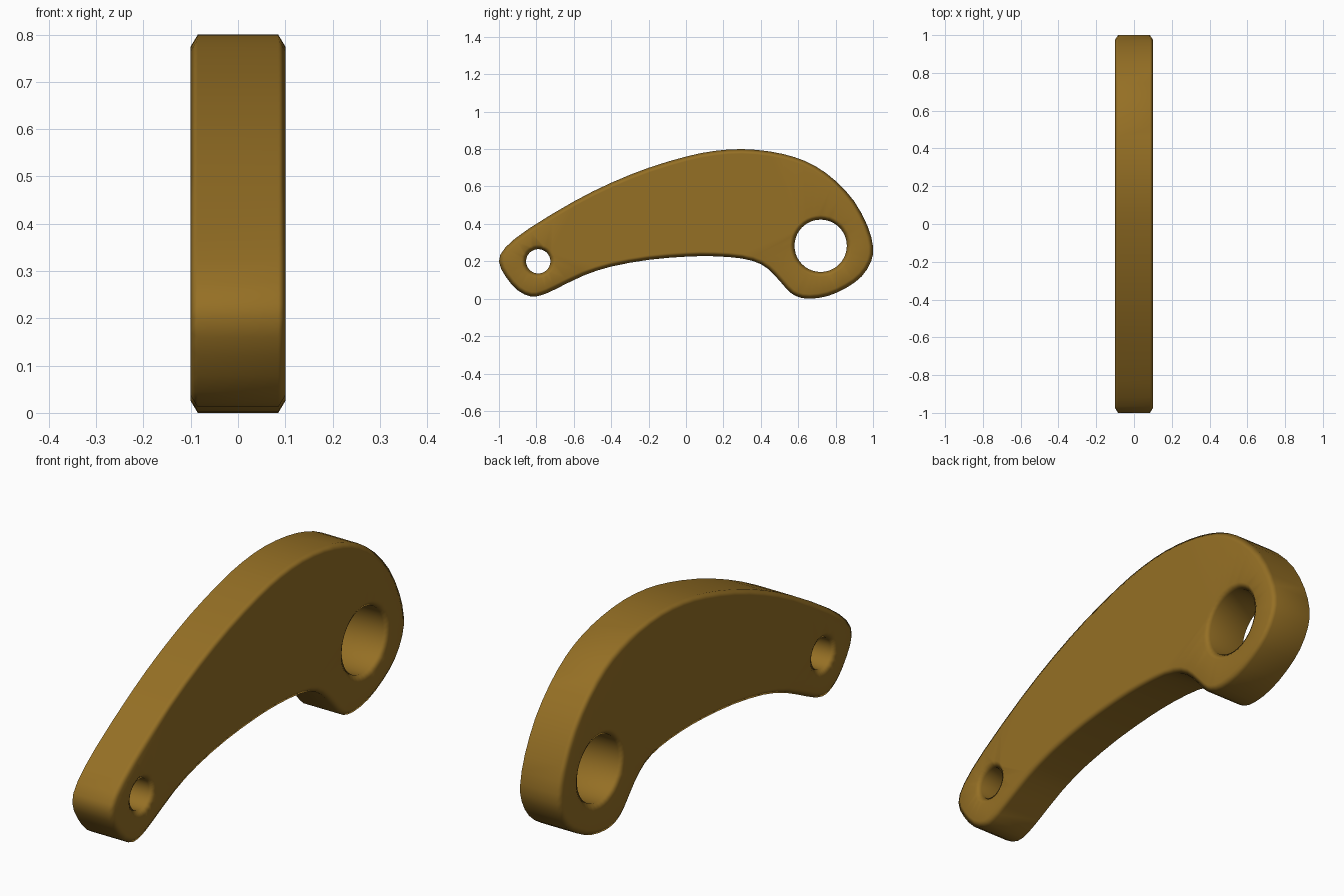
import bpy, bmesh
from math import sin, cos, tau
from mathutils import Vector

if "Cube" in bpy.data.objects:
    bpy.data.objects.remove(bpy.data.objects["Cube"])

HALF, CHAMFER_X, INSET = 0.1, 0.015, 0.025

# Side outline (y, z), clockwise from the narrow tip
OUTLINE = [(-1, .2), (-.965, .275), (-.84, .375), (-.6, .52), (-.4, .62), (-.2, .70),
           (0, .76), (.15, .79), (.3, .8), (.45, .787), (.58, .757), (.69, .71),
           (.8, .63), (.9, .52), (.97, .39), (1, .28), (.99, .2), (.94, .12),
           (.86, .06), (.76, .015), (.66, 0), (.59, .013), (.54, .05), (.47, .13),
           (.4, .185), (.3, .215), (.15, .227), (0, .225), (-.2, .208), (-.4, .172),
           (-.55, .123), (-.7, .05), (-.77, .02), (-.83, .012), (-.9, .045), (-.965, .12)]


def smooth_loop(pts):
    """Closed Catmull-Rom with one extra point per span."""
    p, out = [Vector(q) for q in pts], []
    n = len(p)
    for i in range(n):
        mid = (9 * (p[i] + p[(i + 1) % n]) - p[i - 1] - p[(i + 2) % n]) / 16
        out += [p[i], mid]
    return out


def circle(y, z, r, n=40):
    return [Vector((y + r * cos(tau * i / n), z + r * sin(tau * i / n))) for i in range(n)]


def inset(pts, d):
    """Move a loop towards its right-hand side (the solid side)."""
    out = []
    for i, p in enumerate(pts):
        t = (pts[(i + 1) % len(pts)] - pts[i - 1]).normalized()
        out.append(p + d * Vector((t.y, -t.x)))
    return out


bm = bmesh.new()
caps = ([], [])
layers = [(-HALF, INSET), (-HALF + CHAMFER_X, 0), (HALF - CHAMFER_X, 0), (HALF, INSET)]

# Chamfered walls of the outline and of both pin holes
for loop in (smooth_loop(OUTLINE), circle(-.79, .2, .065), circle(.72, .283, .14)):
    rings = [[bm.verts.new((x, p.x, p.y)) for p in inset(loop, d)] for x, d in layers]
    n = len(loop)
    for a, b in zip(rings, rings[1:]):
        for i in range(n):
            j = (i + 1) % n
            bm.faces.new((a[i], a[j], b[j], b[i]))
    for cap, ring in zip(caps, (rings[0], rings[-1])):
        cap += [bm.edges.get((ring[i], ring[(i + 1) % n])) for i in range(n)]

# Flat side faces around the holes
for cap, s in zip(caps, (-1, 1)):
    bmesh.ops.triangle_fill(bm, use_beauty=True, edges=cap, normal=(s, 0, 0))
bmesh.ops.recalc_face_normals(bm, faces=bm.faces[:])
for f in bm.faces:
    f.smooth = True

mesh = bpy.data.meshes.new("lever_arm")
bm.to_mesh(mesh)
bm.free()
arm = bpy.data.objects.new("lever_arm", mesh)
bpy.context.collection.objects.link(arm)

# Keeps the sides flat while the chamfers shade softly
wn = arm.modifiers.new("flat_sides", 'WEIGHTED_NORMAL')
wn.mode = 'FACE_AREA'
wn.weight = 100

mat = bpy.data.materials.new("bronze")
mat.diffuse_color = (0.30, 0.16, 0.018, 1)
mat.use_nodes = True
mat.node_tree.nodes["Principled BSDF"].inputs["Base Color"].default_value = mat.diffuse_color
mesh.materials.append(mat)
